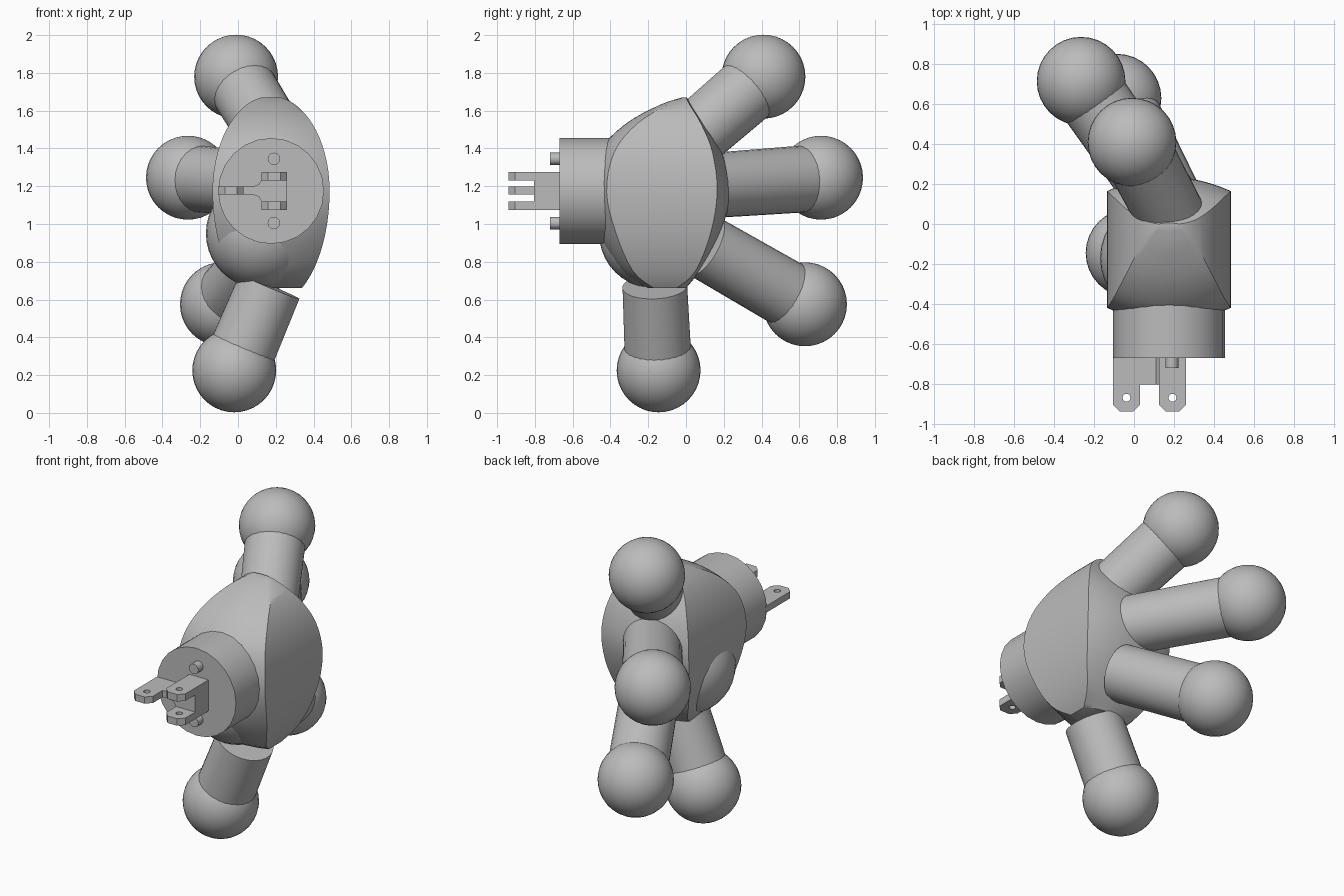
import bpy, bmesh, math
from mathutils import Vector

cube = bpy.data.objects.get("Cube")
if cube:
    bpy.data.objects.remove(cube, do_unlink=True)

grey = bpy.data.materials.new("plain grey")
grey.use_nodes = True
colour = (0.5, 0.5, 0.5, 1)
grey.diffuse_color = colour
grey.node_tree.nodes["Principled BSDF"].inputs["Base Color"].default_value = colour

CX, CZ = 0.175, 1.175      # axis of wrist and palm


def finish(name, bm, smooth=True):
    bmesh.ops.recalc_face_normals(bm, faces=bm.faces)
    mesh = bpy.data.meshes.new(name)
    bm.to_mesh(mesh)
    bm.free()
    obj = bpy.data.objects.new(name, mesh)
    bpy.context.collection.objects.link(obj)
    mesh.materials.append(grey)
    if smooth:
        bpy.ops.object.select_all(action='DESELECT')
        obj.select_set(True)
        bpy.context.view_layer.objects.active = obj
        bpy.ops.object.shade_smooth_by_angle(angle=math.radians(35))
    return obj


def rod(name, start, end, r1, r2, sides):
    start, end = Vector(start), Vector(end)
    axis = end - start
    bm = bmesh.new()
    bmesh.ops.create_cone(bm, cap_ends=True, segments=sides, radius1=r1,
                          radius2=r2, depth=axis.length)
    turn = axis.to_track_quat('Z', 'Y').to_matrix()
    for v in bm.verts:
        v.co = turn @ v.co + (start + end) / 2
    return finish(name, bm)


def ball(name, centre, radius):
    bm = bmesh.new()
    bmesh.ops.create_uvsphere(bm, u_segments=32, v_segments=20, radius=radius)
    bmesh.ops.translate(bm, verts=bm.verts, vec=centre)
    return finish(name, bm)


def prism(name, outline, depth_axis, low, high):
    """Extrude a flat outline along y (outline in x, z) or z (outline in x, y)."""
    bm = bmesh.new()
    place = (lambda a, b, d: (a, d, b)) if depth_axis == 'Y' else (lambda a, b, d: (a, b, d))
    face = bm.faces.new([bm.verts.new(place(a, b, low)) for a, b in outline])
    new = bmesh.ops.extrude_face_region(bm, geom=[face])["geom"]
    shift = Vector(place(0, 0, high - low))
    bmesh.ops.translate(bm, verts=[g for g in new if isinstance(g, bmesh.types.BMVert)], vec=shift)
    return finish(name, bm, smooth=False)


def spline(rows, steps):
    """Smooth in-between rows through the given ones."""
    out = []
    for i in range(len(rows) - 1):
        quad = [rows[max(i - 1, 0)], rows[i], rows[i + 1], rows[min(i + 2, len(rows) - 1)]]
        for s in range(steps):
            t = s / steps
            out.append([b + t * ((c - a) + t * ((2 * a - 5 * b + 4 * c - d)
                        + t * (3 * b - a - 3 * c + d))) / 2 for a, b, c, d in zip(*quad)])
    return out + [rows[-1]]


# Palm: flat sides, bulging front and back
# rows: height, front crest, front edge, back edge, back crest
palm_rows = [
    (0.66, -0.2, -0.17, -0.05, 0.0),
    (0.75, -0.34, -0.28, 0.05, 0.07),
    (0.95, -0.46, -0.37, 0.13, 0.18),
    (1.17, -0.49, -0.42, 0.165, 0.235),
    (1.38, -0.46, -0.38, 0.14, 0.19),
    (1.53, -0.32, -0.26, 0.08, 0.1),
    (1.63, -0.14, -0.1, 0.02, 0.03),
    (1.67, -0.02, -0.015, 0.0, 0.005),
]
bm = bmesh.new()
across = 14
rings = []
for z, front, front_edge, back_edge, back in spline(palm_rows, 4):
    reach = 0.502 if z > CZ else 0.605
    half = 0.31 * math.sqrt(max(1 - ((z - CZ) / reach) ** 2, 0.001))
    ring = []
    for edge, crest, sign in ((front_edge, front, 1), (back_edge, back, -1)):
        for k in range(across + 1):
            u = sign * (2 * k / across - 1)
            ring.append(bm.verts.new((CX + half * u, edge + (crest - edge) * (1 - u * u), z)))
    rings.append(ring)
for low, high in zip(rings, rings[1:]):
    for k in range(len(low)):
        n = (k + 1) % len(low)
        bm.faces.new((low[k], low[n], high[n], high[k]))
bm.faces.new(rings[0])
bm.faces.new(rings[-1])
finish("palm", bm)

# Rounded mound at the root of the thumb
ball("thumb_mound", (0.12, -0.17, 0.95), 0.29)

# Fingers with ball tips
fingers = {
    "upper_finger": ((0.18, 0.05, 1.47), (-0.01, 0.41, 1.78)),
    "middle_finger": ((0.18, 0.08, 1.2), (-0.265, 0.715, 1.245)),
    "lower_finger": ((0.18, 0.1, 0.88), (-0.085, 0.63, 0.575)),
    "thumb": ((0.167, -0.165, 0.67), (-0.02, -0.145, 0.225)),
}
for name, (root, tip) in fingers.items():
    rod(name + "_stem", root, tip, 0.172, 0.178, 28)
    ball(name + "_tip", tip, 0.222)

# Wrist collar and its locating pegs
rod("wrist", (CX, -0.67, CZ), (CX, -0.4, CZ), 0.28, 0.28, 24)
for name, z in (("upper_peg", 1.345), ("lower_peg", 1.005)):
    rod(name, (0.19, -0.72, z), (0.19, -0.66, z), 0.033, 0.033, 12)

# Hinge bracket base
bracket = [(-0.105, 1.155), (0.08, 1.155), (0.11, 1.145), (0.125, 1.115), (0.125, 1.075),
           (0.26, 1.075), (0.26, 1.275), (0.125, 1.275), (0.125, 1.235), (0.11, 1.21),
           (0.08, 1.198), (-0.105, 1.198)]
prism("hinge_base", bracket, 'Y', -0.805, -0.66)


# Hinge lugs with clipped corners and a pin hole
def lug(name, x, z, thickness):
    w, clip, back, tip = 0.0675, 0.035, -0.8, -0.94
    outline = [(x - w, back), (x - w, tip + clip), (x - w + clip, tip),
               (x + w - clip, tip), (x + w, tip + clip), (x + w, back)]
    plate = prism(name, outline, 'Z', z, z + thickness)
    cutter = rod(name + "_hole_cutter", (x, -0.87, z - 0.02), (x, -0.87, z + thickness + 0.02),
                 0.02, 0.02, 12)
    cutter.hide_render = True
    cutter.hide_viewport = True
    hole = plate.modifiers.new("pin hole", 'BOOLEAN')
    hole.operation = 'DIFFERENCE'
    hole.solver = 'EXACT'
    hole.object = cutter


lug("side_lug", -0.0375, 1.155, 0.043)
lug("upper_lug", 0.1925, 1.23, 0.045)
lug("lower_lug", 0.1925, 1.075, 0.045)
